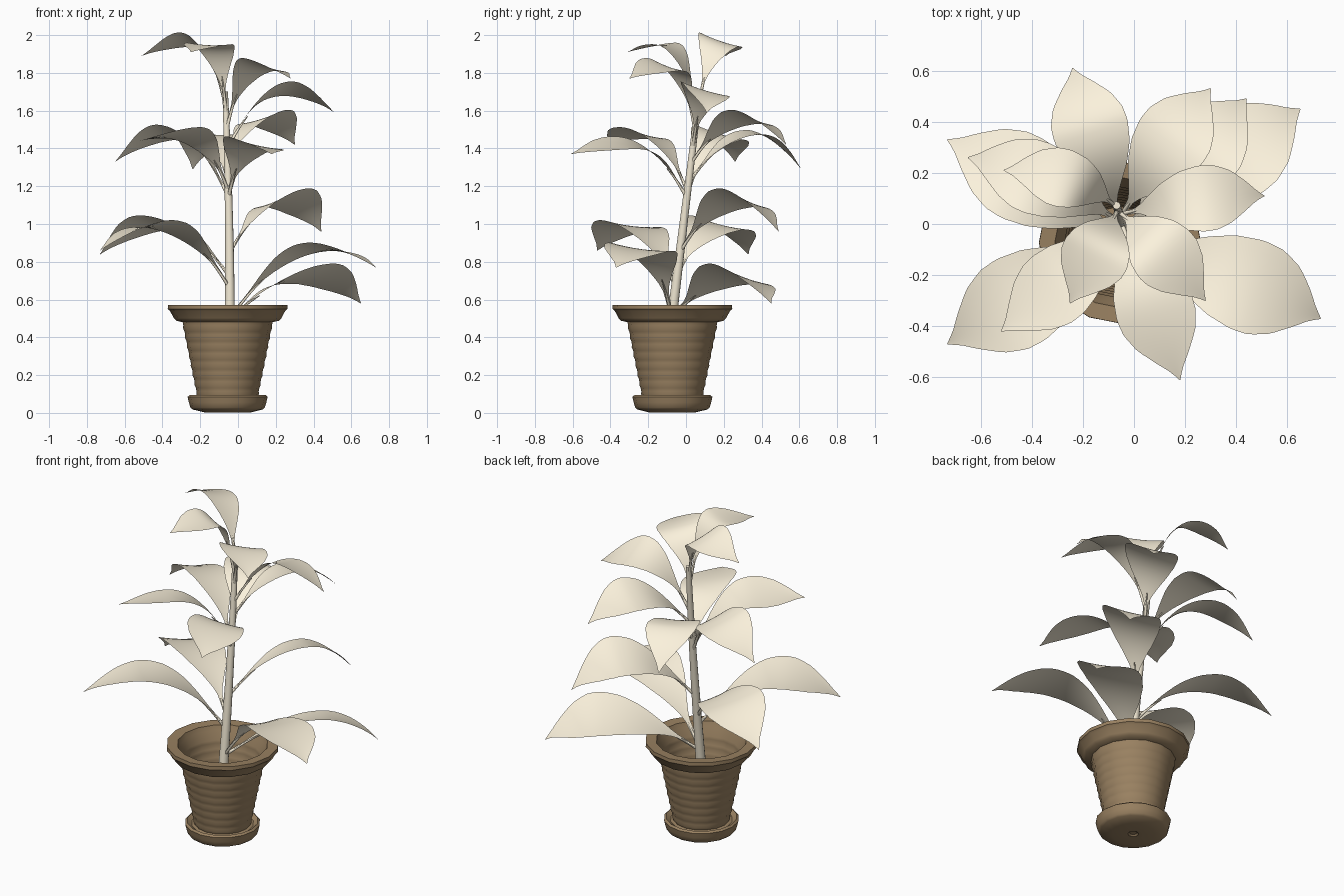
import bpy, bmesh, math
from mathutils import Vector

if "Cube" in bpy.data.objects:
    bpy.data.objects.remove(bpy.data.objects["Cube"])


def material(name, rgb):
    m = bpy.data.materials.new(name)
    m.diffuse_color = (*rgb, 1)
    m.use_nodes = True
    m.node_tree.nodes["Principled BSDF"].inputs["Base Color"].default_value = m.diffuse_color
    return m


CREAM = material("cream", (0.97, 0.89, 0.72))
STEM = material("stem_cream", (0.85, 0.78, 0.63))
CLAY = material("clay", (0.32, 0.22, 0.12))


def finish(name, bm, mat, angle):
    me = bpy.data.meshes.new(name)
    bm.to_mesh(me)
    bm.free()
    ob = bpy.data.objects.new(name, me)
    bpy.context.collection.objects.link(ob)
    me.materials.append(mat)
    bpy.ops.object.select_all(action='DESELECT')
    ob.select_set(True)
    bpy.context.view_layer.objects.active = ob
    bpy.ops.object.shade_smooth_by_angle(angle=math.radians(angle))
    return ob


def skin(bm, rings):
    """Join closed rings into a capped surface with outward normals."""
    faces = [bm.faces.new(rings[0][::-1]), bm.faces.new(rings[-1])]
    for a, b in zip(rings, rings[1:]):
        for i in range(len(a)):
            j = (i + 1) % len(a)
            faces.append(bm.faces.new((a[i], a[j], b[j], b[i])))
    bmesh.ops.recalc_face_normals(bm, faces=faces)


def lathe(name, profile, centre, sides, mat):
    bm = bmesh.new()
    skin(bm, [[bm.verts.new((centre[0] + r * math.cos(2 * math.pi * i / sides),
                             centre[1] + r * math.sin(2 * math.pi * i / sides), z))
               for i in range(sides)] for r, z in profile])
    return finish(name, bm, mat, 35)


def tube(bm, points, radii, sides):
    rings = []
    for k, p in enumerate(points):
        d = (points[min(k + 1, len(points) - 1)] - points[max(k - 1, 0)]).normalized()
        u = d.cross(Vector((0.3, 0.9, 0.1))).normalized()
        v = d.cross(u)
        rings.append([bm.verts.new(p + radii[k] * (u * math.cos(2 * math.pi * i / sides)
                                                   + v * math.sin(2 * math.pi * i / sides)))
                      for i in range(sides)])
    skin(bm, rings)


# Pot: foot ring, ridged wall, flared rim and hollow inside
ridges, inner = [], []
N = 24
for i in range(N + 1):
    t = i / N
    r = 0.158 + 0.080 * t + (0.004 if i % 3 == 1 else 0)
    ridges.append((r, 0.082 + 0.398 * t))
    inner.append((r - 0.018, 0.10 + 0.39 * t))
profile = [(0.02, 0.012), (0.03, 0.004), (0.12, 0.002), (0.185, 0.018), (0.197, 0.028),
           (0.205, 0.055), (0.212, 0.085), (0.200, 0.095), (0.175, 0.078)] + ridges + \
          [(0.272, 0.488), (0.285, 0.502), (0.305, 0.54), (0.317, 0.55),
           (0.316, 0.572), (0.255, 0.568), (0.245, 0.54)] + inner[::-1]
lathe("pot", profile, (-0.055, -0.072), 16, CLAY)


# Stem leaning gently to the back
def stem_at(z):
    return Vector((-0.043 - 0.025 * max(0, (z - 0.5) / 1.2) ** 2,
                   -0.065 + 0.123 * (z - 0.58), z))


bm = bmesh.new()
heights = [0.10 + 1.60 * i / 14 for i in range(15)]
tube(bm, [stem_at(z) for z in heights], [0.031 - 0.016 * i / 14 for i in range(15)], 12)
finish("stem", bm, STEM, 40)

# Leaf outline: fraction of length, fraction of full width
OUTLINE = [(0, .05), (.12, .09), (.2, .34), (.3, .65), (.42, .89), (.55, 1),
           (.65, .97), (.76, .78), (.87, .42), (.94, .16), (1, .01)]


def width_at(u):
    for (a, wa), (b, wb) in zip(OUTLINE, OUTLINE[1:]):
        if u <= b:
            return wa + (wb - wa) * (u - a) / (b - a)
    return 0.01


def leaf(name, base_z, mid, top, tip, width, roll):
    base, m, end = stem_at(base_z), 0.56, Vector(tip)
    cup = 0.07
    mid = Vector((*mid, top - width * (0.35 * abs(roll) + 0.3 * cup)))

    def rib(u):
        p = (base * ((u - m) * (u - 1) / m) + mid * (u * (u - 1) / (m * (m - 1)))
             + end * (u * (u - m) / (1 - m)))
        f = u / m
        if f < 1:
            p.z = base.z + (mid.z - base.z) * (1 - (1 - f) ** 2.3)
        else:
            p.z = mid.z + (end.z - mid.z) * ((u - m) / (1 - m)) ** 1.7
        return p

    bm = bmesh.new()
    rows = []
    steps, cols = 28, 8
    for i in range(steps + 1):
        u = i / steps
        p = rib(u)
        d = rib(u + 0.01) - rib(u - 0.01)
        side = Vector((-d.y, d.x, 0)).normalized()
        w = width_at(u) * width / 2
        row = []
        for j in range(cols + 1):
            s = 2 * j / cols - 1
            q = p + side * (s * w)
            # blade rolls to one side and cups slightly
            q.z += roll * s * w + cup * w * s * s
            row.append(bm.verts.new(q))
        rows.append(row)
    for a, b in zip(rows, rows[1:]):
        for j in range(cols):
            bm.faces.new((a[j], b[j], b[j + 1], a[j + 1]))
    # stalk tapering into the underside of the blade
    tube(bm, [rib(0.18 * k / 6) - Vector((0, 0, 0.002 * k)) for k in range(7)],
         [0.011 - 0.0014 * k for k in range(7)], 6)
    finish(name, bm, CREAM, 60)


# stem height, widest point (x, y), top height, tip, width, roll (left edge up)
LEAVES = [
    (0.50, (0.45, -0.24), 0.89, (0.73, -0.37, 0.77), 0.37, -0.12),
    (0.50, (0.40, 0.27), 0.77, (0.65, 0.45, 0.58), 0.36, -0.30),
    (0.85, (0.26, 0.29), 1.17, (0.44, 0.49, 0.96), 0.33, -0.30),
    (0.72, (-0.44, 0.18), 1.03, (-0.73, 0.33, 0.84), 0.35, 0.22),
    (0.66, (-0.45, -0.30), 1.01, (-0.73, -0.47, 0.86), 0.37, 0.10),
    (1.14, (-0.38, 0.18), 1.51, (-0.65, 0.26, 1.33), 0.29, 0.28),
    (1.17, (-0.30, -0.24), 1.50, (-0.52, -0.42, 1.44), 0.30, 0.20),
    (1.14, (0.08, -0.33), 1.45, (0.18, -0.61, 1.37), 0.31, -0.22),
    (1.22, (-0.17, 0.37), 1.49, (-0.24, 0.61, 1.29), 0.30, 0.08),
    (1.32, (0.15, 0.33), 1.59, (0.30, 0.53, 1.42), 0.30, -0.25),
    (1.40, (0.27, 0.10), 1.74, (0.51, 0.11, 1.59), 0.26, -0.30),
    (1.50, (0.12, -0.12), 1.865, (0.28, -0.30, 1.77), 0.27, -0.25),
    (1.57, (-0.15, -0.12), 1.955, (-0.25, -0.31, 1.91), 0.27, -0.03),
    (1.62, (-0.28, 0.18), 2.00, (-0.51, 0.21, 1.89), 0.23, 0.33),
]
for n, spec in enumerate(LEAVES, 1):
    leaf(f"leaf_{n:02d}", *spec)
